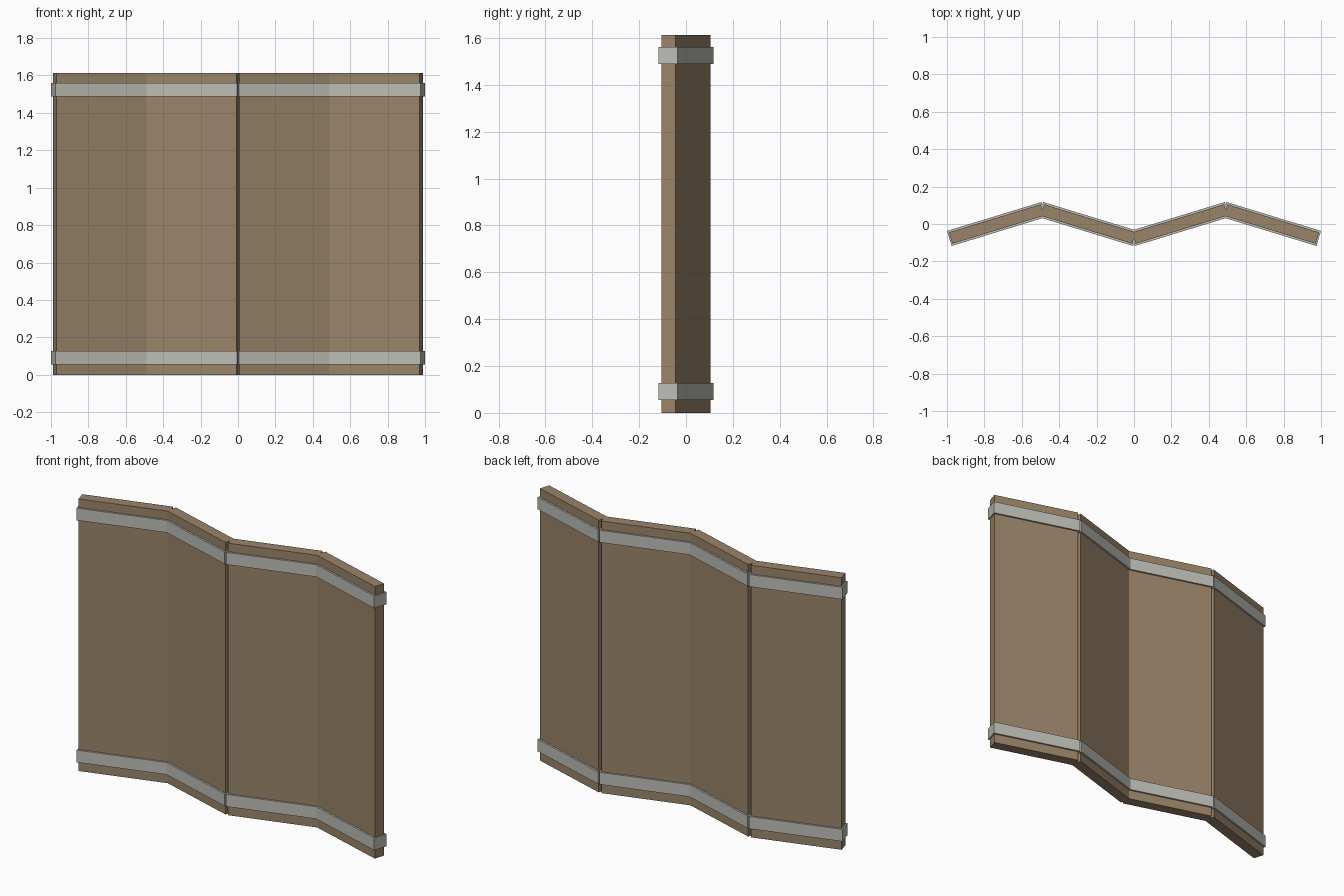
import bpy
from math import radians
from mathutils import Matrix

cube = bpy.data.objects.get("Cube")
if cube:
    bpy.data.objects.remove(cube, do_unlink=True)


def material(name, rgb):
    mat = bpy.data.materials.new(name)
    mat.use_nodes = True
    colour = (*rgb, 1.0)
    mat.diffuse_color = colour
    mat.node_tree.nodes["Principled BSDF"].inputs["Base Color"].default_value = colour
    return mat


def box(name, x, z, size, angle, mat):
    bpy.ops.mesh.primitive_cube_add(size=1)
    obj = bpy.context.object
    obj.name = name
    obj.data.transform(Matrix.Diagonal((*size, 1.0)))
    obj.location = (x, 0, z)
    obj.rotation_euler.z = angle
    obj.data.materials.append(mat)
    return obj


wood = material("brown wood", (0.32, 0.23, 0.14))
metal = material("pale grey metal", (0.51, 0.51, 0.47))

PITCH = 0.49
HEIGHT = 1.612
FOLD = radians(17)
BAND_HEIGHTS = {"lower": 0.091, "upper": 1.525}

# Four zigzag panels, each wrapped by a lower and an upper band
for i in range(4):
    x = (i - 1.5) * PITCH
    angle = FOLD if i % 2 == 0 else -FOLD
    box(f"panel_{i + 1}", x, HEIGHT / 2, (0.513, 0.063, HEIGHT), angle, wood)
    for level, z in BAND_HEIGHTS.items():
        box(f"{level}_band_{i + 1}", x, z, (0.528, 0.084, 0.072), angle, metal)
